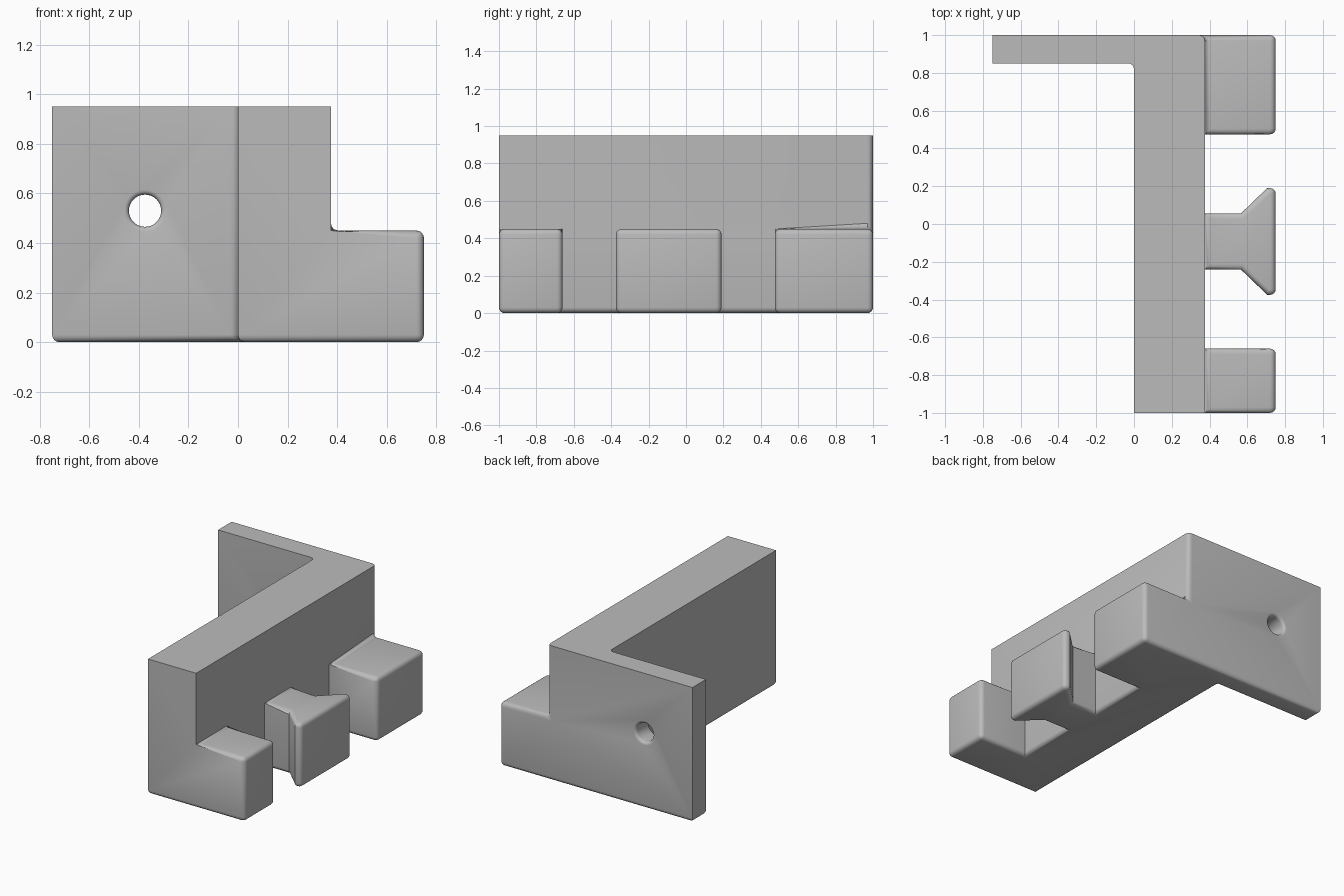
import bpy, bmesh, math
from mathutils import Matrix

if "Cube" in bpy.data.objects:
    bpy.data.objects.remove(bpy.data.objects["Cube"], do_unlink=True)

TOP, STEP, ROUND = 0.95, 0.45, 0.03
LEFT, INNER, WALL, TIP = -0.75, 0.0, 0.375, 0.75

# One matte grey material
grey = bpy.data.materials.new("plain grey")
grey.use_nodes = True
colour = (0.5, 0.5, 0.5, 1)
grey.diffuse_color = colour
grey.node_tree.nodes["Principled BSDF"].inputs["Base Color"].default_value = colour

bm = bmesh.new()
corners = {}


def corner(x, y):
    if (x, y) not in corners:
        corners[x, y] = bm.verts.new((x, y, 0))
    return corners[x, y]


def footprint(points):
    return bm.faces.new([corner(*p) for p in points])


def raise_faces(faces, height):
    new = bmesh.ops.extrude_face_region(bm, geom=faces)["geom"]
    for v in (g for g in new if isinstance(g, bmesh.types.BMVert)):
        v.co.z = height
    return new


# Footprints: L-shaped wall, two square pegs and a dovetail peg
footprint([(INNER, -1), (WALL, -1), (WALL, -0.66), (WALL, -0.24), (WALL, 0.055),
           (WALL, 0.475), (WALL, 1), (LEFT, 1), (LEFT, 0.85), (INNER, 0.85)])
for near, far in ((-1, -0.66), (0.475, 1)):
    footprint([(WALL, near), (TIP, near), (TIP, far), (WALL, far)])
footprint([(WALL, -0.24), (0.565, -0.24), (0.705, -0.375), (TIP, -0.375),
           (TIP, 0.19), (0.705, 0.19), (0.565, 0.055), (WALL, 0.055)])

# Raise everything to the step, then only the wall to full height
base = list(bm.faces)
top = raise_faces(base, STEP)
bmesh.ops.reverse_faces(bm, faces=[f for f in base if f.is_valid])
wall_top = [f for f in top if isinstance(f, bmesh.types.BMFace)
            and f.calc_center_median().x < WALL]
raise_faces(wall_top, TOP)
bmesh.ops.delete(bm, geom=[f for f in wall_top if f.is_valid], context="FACES_ONLY")
bmesh.ops.recalc_face_normals(bm, faces=bm.faces)
bmesh.ops.dissolve_limit(bm, angle_limit=0.01, verts=bm.verts, edges=bm.edges)


# Round the bottom, the pegs, the inside corner and the back corner
def is_rounded(edge):
    a, b = (v.co for v in edge.verts)
    if len(edge.link_faces) != 2 or edge.calc_face_angle() < 0.1:
        return False
    if abs(a.z - b.z) < 0.01:
        return a.z < TOP - 0.01
    x, y = a.x, a.y
    return (x > TIP - 0.01 or (abs(x - INNER) < 0.01 and y > 0)
            or (abs(x - WALL) < 0.01 and y > 0.99))


bmesh.ops.bevel(bm, geom=[e for e in bm.edges if is_rounded(e)], offset=ROUND,
                segments=4, profile=0.5, affect="EDGES", clamp_overlap=True)
bmesh.ops.recalc_face_normals(bm, faces=bm.faces)


def add_object(name, mesh_bm):
    mesh = bpy.data.meshes.new(name)
    mesh_bm.to_mesh(mesh)
    mesh_bm.free()
    mesh.materials.append(grey)
    obj = bpy.data.objects.new(name, mesh)
    bpy.context.collection.objects.link(obj)
    return obj


bracket = add_object("bracket", bm)

# Screw hole with softened rims, turned around the y axis
hole = bmesh.new()
middle, half = 0.925, 0.075
profile = [(0.085, half + 0.02), (0.085, half)]
profile += [(0.085 - 0.02 * math.sin(a), half - 0.02 * (1 - math.cos(a)))
            for a in (math.pi * i / 8 for i in range(1, 5))]
rings = []
for radius, y in profile + [(r, -y) for r, y in reversed(profile)]:
    place = Matrix.Translation((-0.375, middle + y, 0.53)) @ Matrix.Rotation(math.pi / 2, 4, "X")
    rings.append(bmesh.ops.create_circle(hole, segments=32, radius=radius, matrix=place)["verts"])
for one, two in zip(rings, rings[1:]):
    for i in range(32):
        j = (i + 1) % 32
        hole.faces.new((one[i], one[j], two[j], two[i]))
hole.faces.new(rings[0])
hole.faces.new(rings[-1])
bmesh.ops.recalc_face_normals(hole, faces=hole.faces)
cutter = add_object("hole_cutter", hole)
cutter.hide_render = True

cut = bracket.modifiers.new("screw hole", "BOOLEAN")
cut.operation, cut.object, cut.solver = "DIFFERENCE", cutter, "EXACT"
bpy.ops.object.select_all(action="DESELECT")
bracket.select_set(True)
bpy.context.view_layer.objects.active = bracket
bpy.ops.object.modifier_apply(modifier=cut.name)
bpy.data.objects.remove(cutter, do_unlink=True)
bpy.ops.object.shade_smooth_by_angle(angle=math.radians(35))
